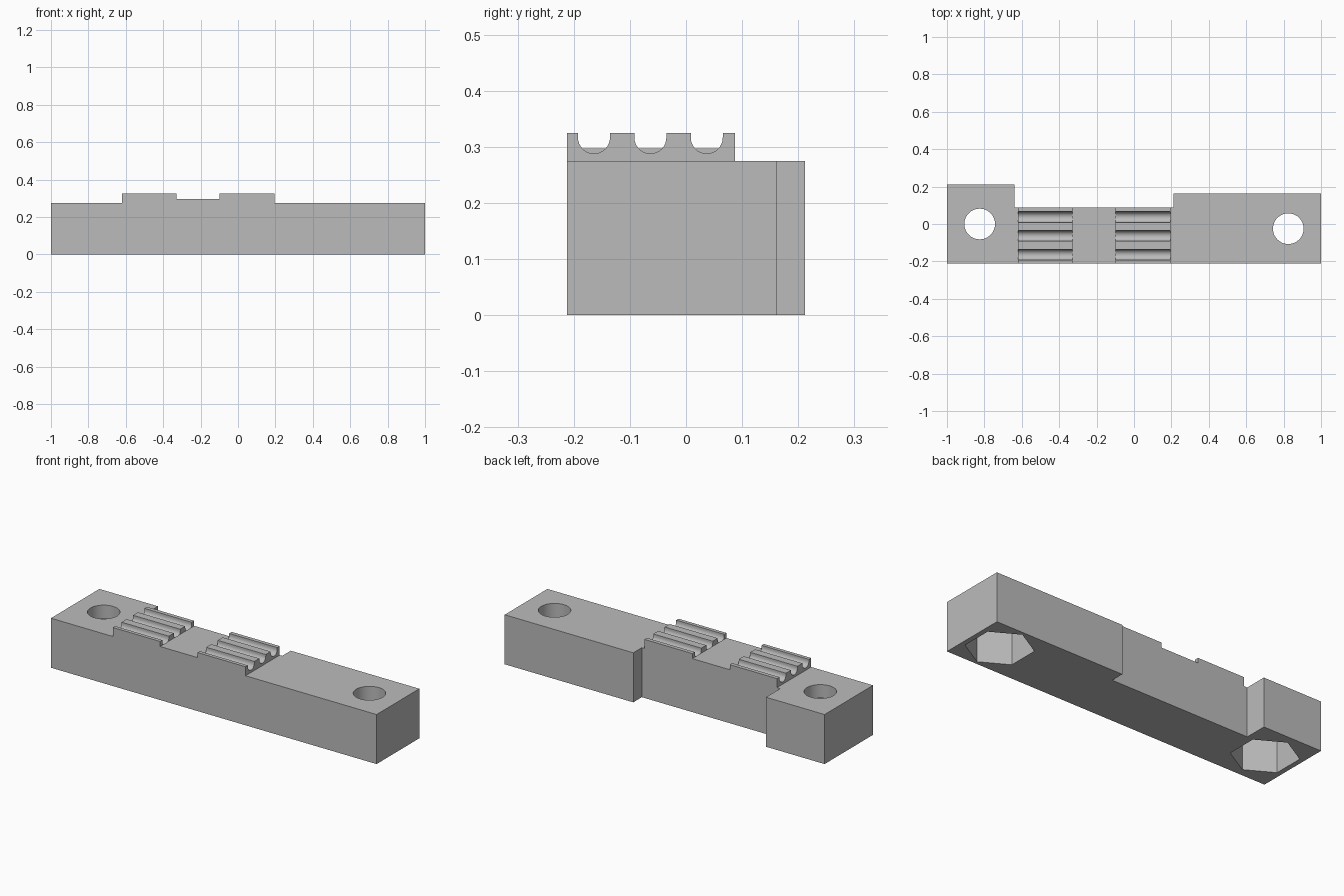
import bpy
import bmesh
from math import cos, sin, pi, radians
from mathutils import Vector

cube = bpy.data.objects.get("Cube")
if cube:
    bpy.data.objects.remove(cube, do_unlink=True)

grey = bpy.data.materials.new("plain grey")
grey.use_nodes = True
colour = (0.5, 0.5, 0.5, 1)
grey.diffuse_color = colour
grey.node_tree.nodes["Principled BSDF"].inputs["Base Color"].default_value = colour


def prism(name, points, depth):
    """Extrude a closed 3D outline along the depth vector."""
    bm = bmesh.new()
    face = bm.faces.new([bm.verts.new(p) for p in points])
    top = bmesh.ops.extrude_face_region(bm, geom=[face])["geom"]
    bmesh.ops.translate(bm, vec=Vector(depth),
                        verts=[v for v in top if isinstance(v, bmesh.types.BMVert)])
    bmesh.ops.recalc_face_normals(bm, faces=bm.faces)
    mesh = bpy.data.meshes.new(name)
    bm.to_mesh(mesh)
    bm.free()
    mesh.materials.append(grey)
    obj = bpy.data.objects.new(name, mesh)
    bpy.context.collection.objects.link(obj)
    return obj


def ngon(x, y, z, radius, sides, start=0):
    return [(x + radius * cos(start + 2 * pi * i / sides),
             y + radius * sin(start + 2 * pi * i / sides), z) for i in range(sides)]


def combine(target, other, operation):
    mod = target.modifiers.new(other.name, "BOOLEAN")
    mod.operation = operation
    mod.solver = "EXACT"
    mod.object = other
    bpy.context.view_layer.objects.active = target
    bpy.ops.object.modifier_apply(modifier=mod.name)
    bpy.data.objects.remove(other, do_unlink=True)


FRONT, BACK, DECK, RACK_TOP = -0.2125, 0.0875, 0.275, 0.325

# Main body with a narrower middle and two end lugs
outline = [(-1, FRONT), (1, FRONT), (1, 0.1625), (0.21, 0.1625),
           (0.21, BACK), (-0.64, BACK), (-0.64, 0.2125), (-1, 0.2125)]
body = prism("clamp_body", [(x, y, 0) for x, y in outline], (0, 0, DECK))

# Raised pad between the toothed racks
pad = [(FRONT, 0.2), (BACK, 0.2), (BACK, 0.297), (FRONT, 0.297)]
combine(body, prism("middle_pad", [(-0.4, y, z) for y, z in pad], (0.38, 0, 0)), "UNION")

# Toothed racks with three round-bottomed grooves each
rack = [(BACK, 0.2), (FRONT, 0.2), (FRONT, RACK_TOP)]
radius, groove_z = 0.0285, 0.3165
for centre in (-0.164, -0.0635, 0.037):
    rack.append((centre - radius, RACK_TOP))
    rack += [(centre - radius * cos(pi * i / 16), groove_z - radius * sin(pi * i / 16))
             for i in range(17)]
    rack.append((centre + radius, RACK_TOP))
rack.append((BACK, RACK_TOP))
for x0, x1 in ((-0.62, -0.33), (-0.10, 0.195)):
    # Clear the pad out of the rack span, then add the rack
    clear = [(-0.3, DECK), (0.2, DECK), (0.2, 0.4), (-0.3, 0.4)]
    combine(body, prism("rack_clearance", [(x0, y, z) for y, z in clear],
                        (x1 - x0, 0, 0)), "DIFFERENCE")
    combine(body, prism("toothed_rack", [(x0, y, z) for y, z in rack],
                        (x1 - x0, 0, 0)), "UNION")

# Bolt holes with hexagonal nut pockets underneath
for x, y in ((-0.825, 0), (0.825, -0.025)):
    combine(body, prism("bolt_hole", ngon(x, y, -0.1, 0.082, 48), (0, 0, 0.5)), "DIFFERENCE")
    combine(body, prism("nut_pocket", ngon(x, y, -0.1, 0.17, 6, pi / 2), (0, 0, 0.3)),
            "DIFFERENCE")

# Smooth the round surfaces while keeping edges sharp
bpy.ops.object.select_all(action="DESELECT")
body.select_set(True)
bpy.context.view_layer.objects.active = body
bpy.ops.object.shade_smooth_by_angle(angle=radians(30))
